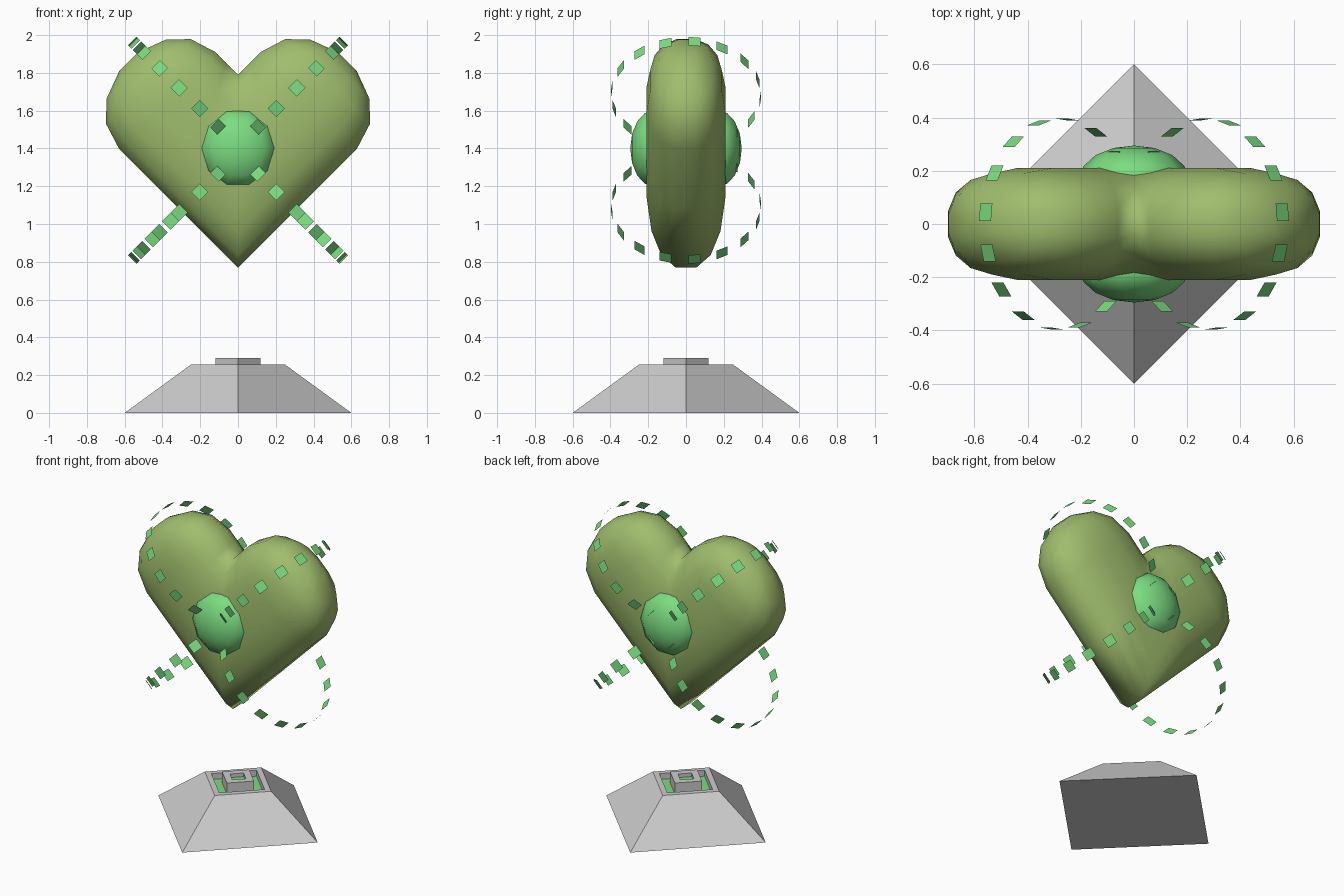
import bpy, bmesh, math
from mathutils import Matrix, Vector

if "Cube" in bpy.data.objects:
    bpy.data.objects.remove(bpy.data.objects["Cube"])


def material(name, rgb):
    m = bpy.data.materials.new(name)
    m.diffuse_color = (*rgb, 1)
    m.use_nodes = True
    m.node_tree.nodes["Principled BSDF"].inputs["Base Color"].default_value = m.diffuse_color
    return m


OLIVE = material("olive green", (0.35, 0.51, 0.155))
MINT = material("bright green", (0.20, 0.72, 0.22))
GREY = material("light grey", (0.61, 0.61, 0.61))


def finish(name, bm, mats, smooth=False):
    me = bpy.data.meshes.new(name)
    bm.to_mesh(me)
    bm.free()
    for m in mats:
        me.materials.append(m)
    for p in me.polygons:
        p.use_smooth = smooth
    ob = bpy.data.objects.new(name, me)
    bpy.context.collection.objects.link(ob)
    return ob


def bridge(bm, a, b, mat=0):
    n = len(a)
    for i in range(n):
        f = bm.faces.new((a[i], a[(i + 1) % n], b[(i + 1) % n], b[i]))
        f.material_index = mat


# Pedestal: four-sided lathe with a sunken green channel and a raised socket
bm = bmesh.new()
profile = [(0.6, 0), (0.25, 0.255), (0.2, 0.255), (0.2, 0.215), (0.12, 0.215),
           (0.12, 0.29), (0.06, 0.29), (0.06, 0.265)]
rings = [[bm.verts.new((r * math.cos(k * math.pi / 2), r * math.sin(k * math.pi / 2), z))
          for k in range(4)] for r, z in profile]
for i in range(len(rings) - 1):
    bridge(bm, rings[i], rings[i + 1], 1 if i == 3 else 0)
bm.faces.new(rings[-1]).material_index = 1
bm.faces.new(rings[0][::-1])
finish("pedestal", bm, [GREY, MINT])

# Heart: one diagonal rounded lobe, cut at the centre plane and mirrored
bm = bmesh.new()
SEG, HALF_W, HALF_D, CAP_U, CAP_L, AXIS_Z = 16, 0.367, 0.213, 0.53, 0.295, 1.28


def section(k):
    a = (k + 0.5) * math.tau / SEG
    c, s = math.cos(a), math.sin(a)
    e = 2 / 2.4
    return (math.copysign(abs(c) ** e, c) * HALF_W, math.copysign(abs(s) ** e, s) * HALF_D)


def lobe_vert(u, v, y):
    x = (u + v) / math.sqrt(2)
    return bm.verts.new((0 if abs(x) < 1e-5 else x, y, AXIS_Z + (u - v) / math.sqrt(2)))


sec = [section(k) for k in range(SEG)]
rings = []
for t in (0, 0.5, 1):
    rings.append([lobe_vert(-v + (CAP_U + v) * t, v, y) for v, y in sec])
for lat in (28.5, 52, 79):
    c, s = math.cos(math.radians(lat)), math.sin(math.radians(lat))
    rings.append([lobe_vert(CAP_U + CAP_L * s, v * c, y * c ** 0.75) for v, y in sec])
for a, b in zip(rings, rings[1:]):
    bridge(bm, a, b)
bm.faces.new(rings[-1])
half = bm.verts[:] + bm.edges[:] + bm.faces[:]
copy = bmesh.ops.duplicate(bm, geom=half)["geom"]
for v in copy:
    if isinstance(v, bmesh.types.BMVert):
        v.co.x = -v.co.x
bmesh.ops.reverse_faces(bm, faces=[f for f in copy if isinstance(f, bmesh.types.BMFace)])
bmesh.ops.remove_doubles(bm, verts=bm.verts[:], dist=1e-4)
bmesh.ops.recalc_face_normals(bm, faces=bm.faces[:])
finish("heart", bm, [OLIVE], True)

# Gems: flattened domes on the front and back of the heart
for name, side in (("front_gem", -1), ("back_gem", 1)):
    bm = bmesh.new()
    place = (Matrix.Translation((0, 0.17 * side, 1.4)) @ Matrix.Diagonal((0.205, 0.125, 0.213, 1))
             @ Matrix.Rotation(math.pi / 2, 4, 'X') @ Matrix.Rotation(math.pi / 2, 4, 'Z'))
    bmesh.ops.create_uvsphere(bm, u_segments=10, v_segments=8, radius=1, matrix=place)
    finish(name, bm, [MINT], True)

# Orbit rings: four upright circles of square tiles meeting at the heart's centre
RADIUS, COUNT, TILE_W, TILE_L = 0.395, 16, 0.064, 0.066
for sx, xname in ((-1, "left"), (1, "right")):
    for sz, zname in ((1, "upper"), (-1, "lower")):
        bm = bmesh.new()
        centre = Vector((0.28 * sx, 0, 1.39 + 0.298 * sz))
        out = Vector((sx, 0, sz)).normalized()
        depth = Vector((0, 1, 0))
        across = out.cross(depth)
        for k in range(COUNT):
            a = math.radians(6.5) + k * math.tau / COUNT
            normal = out * math.cos(a) + depth * math.sin(a)
            along = depth * math.cos(a) - out * math.sin(a)
            p = centre + normal * RADIUS
            w, l = across * TILE_W / 2, along * TILE_L / 2
            f = bm.faces.new([bm.verts.new(q) for q in (p - w - l, p + w - l, p + w + l, p - w + l)])
            f.normal_update()
            if f.normal.dot(normal) < 0:
                f.normal_flip()
        finish(f"{zname}_{xname}_tile_ring", bm, [MINT])
